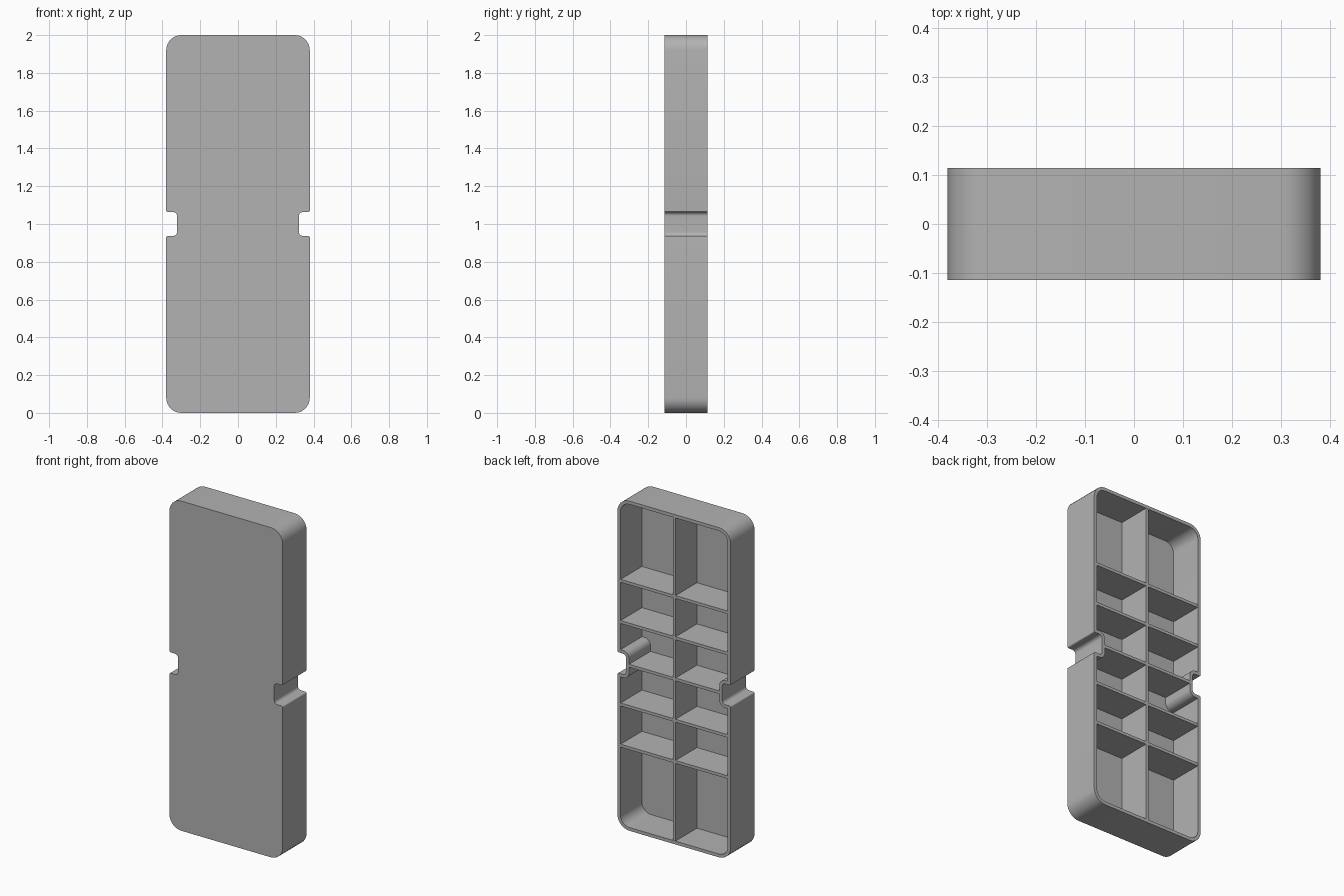
import bpy, bmesh, math
from mathutils import Vector

cube = bpy.data.objects.get("Cube")
if cube:
    bpy.data.objects.remove(cube, do_unlink=True)

HALF_W, HALF_D, HEIGHT = 0.38, 0.114, 2.0
WALL, FLOOR, RIB = 0.02, 0.022, 0.018
NOTCH_X, NOTCH_H = 0.323, 0.063   # notch bottom and half height
SEGMENTS = 8

grey = bpy.data.materials.new("plain grey")
grey.use_nodes = True
colour = (0.448, 0.448, 0.448, 1)
grey.diffuse_color = colour
grey.node_tree.nodes["Principled BSDF"].inputs["Base Color"].default_value = colour


def outline(inset):
    """Rounded panel outline with a notch in each side, moved inward by inset."""
    w, nx, nh, h = HALF_W - inset, NOTCH_X - inset, NOTCH_H + inset, HEIGHT / 2 - inset
    big, lip = 0.08 - inset, max(0.008 - inset, 0.001)
    inner = 0.02 + inset
    side = [(w, -h, big), (w, -nh, lip), (nx, -nh, inner),
            (nx, nh, inner), (w, nh, lip), (w, h, big)]
    corners = side + [(-x, -z, r) for x, z, r in side]
    points = []
    for i, (x, z, r) in enumerate(corners):
        p = Vector((x, z))
        a = (Vector(corners[i - 1][:2]) - p).normalized()
        b = (Vector(corners[(i + 1) % len(corners)][:2]) - p).normalized()
        centre = p + (a + b) * r
        for k in range(SEGMENTS + 1):
            t = k / SEGMENTS * math.pi / 2
            points.append(centre - b * r * math.cos(t) - a * r * math.sin(t))
    return points


def finish(bm, name):
    bmesh.ops.recalc_face_normals(bm, faces=bm.faces)
    mesh = bpy.data.meshes.new(name)
    bm.to_mesh(mesh)
    bm.free()
    mesh.materials.append(grey)
    obj = bpy.data.objects.new(name, mesh)
    bpy.context.collection.objects.link(obj)
    return obj


def box(name, size, location):
    bm = bmesh.new()
    bmesh.ops.create_cube(bm, size=1)
    bmesh.ops.scale(bm, vec=size, verts=bm.verts)
    bmesh.ops.translate(bm, vec=location, verts=bm.verts)
    return finish(bm, name)


# Tray shell: front plate and side walls, open at the back
bm = bmesh.new()
rings = []
for inset, y in ((0, -HALF_D), (0, HALF_D), (WALL, HALF_D), (WALL, FLOOR - HALF_D)):
    rings.append([bm.verts.new((p.x, y, p.y + HEIGHT / 2)) for p in outline(inset)])
for lower, upper in zip(rings, rings[1:]):
    for i in range(len(lower)):
        bm.faces.new((lower[i - 1], lower[i], upper[i], upper[i - 1]))
bm.faces.new(rings[0])
bm.faces.new(rings[-1])
shell = finish(bm, "tray_shell")
bpy.context.view_layer.objects.active = shell
shell.select_set(True)
bpy.ops.object.shade_smooth_by_angle(angle=math.radians(30))

# Stiffening ribs behind the front plate
back = HALF_D - 0.001
front = FLOOR / 2 - HALF_D
depth, mid = back - front, (back + front) / 2
box("upright_rib", (RIB, depth, HEIGHT - WALL), (0, mid, HEIGHT / 2))
for i in range(5):
    reach = NOTCH_X if i == 2 else HALF_W
    box(f"cross_rib_{i + 1}", (2 * reach - WALL, depth, RIB), (0, mid, 0.5 + i * 0.25))
